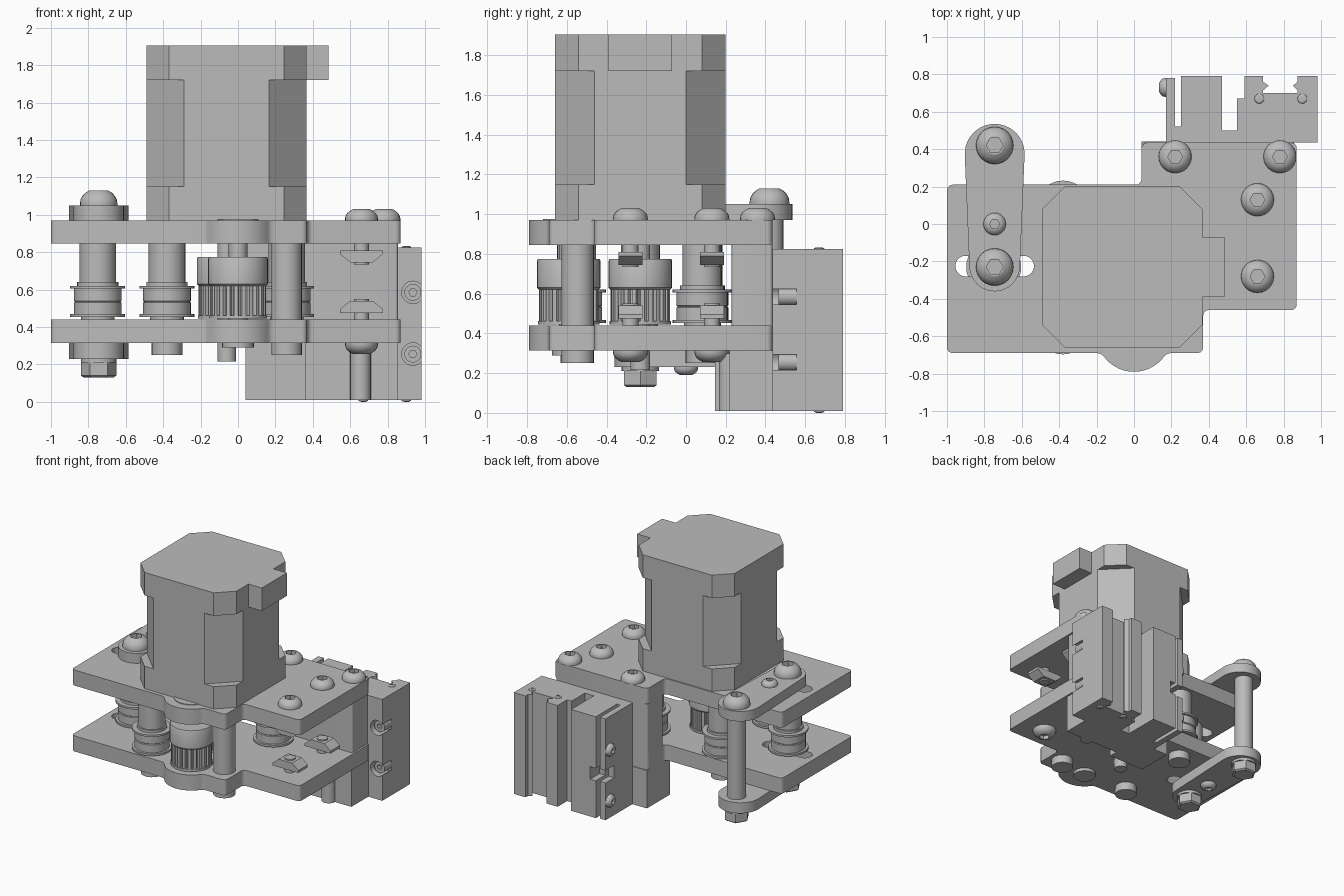
import bpy, bmesh
from math import pi, sin, cos, radians
from mathutils import Matrix, Vector

cube = bpy.data.objects.get("Cube")
if cube:
    bpy.data.objects.remove(cube, do_unlink=True)

grey = bpy.data.materials.new("plain grey")
grey.use_nodes = True
grey.diffuse_color = (0.5, 0.5, 0.5, 1)
grey.node_tree.nodes["Principled BSDF"].inputs["Base Color"].default_value = (0.5, 0.5, 0.5, 1)
parts = []


def finish(name, bm):
    bmesh.ops.recalc_face_normals(bm, faces=bm.faces)
    mesh = bpy.data.meshes.new(name)
    bm.to_mesh(mesh)
    bm.free()
    mesh.materials.append(grey)
    ob = bpy.data.objects.new(name, mesh)
    bpy.context.collection.objects.link(ob)
    parts.append(ob)
    return ob


def prism(name, pts, low, high, round_by=0.0, matrix=None):
    """Extrude a flat outline from low to high, optionally rounding its sharp corners."""
    bm = bmesh.new()
    base = bm.faces.new([bm.verts.new((x, y, low)) for x, y in pts])
    new = bmesh.ops.extrude_face_region(bm, geom=[base])["geom"]
    for v in new:
        if isinstance(v, bmesh.types.BMVert):
            v.co.z = high
    bm.normal_update()
    if round_by:
        edges = [e for e in bm.edges if abs(e.verts[0].co.z - e.verts[1].co.z) > 0.01
                 and e.calc_face_angle(0) > radians(40)]
        bmesh.ops.bevel(bm, geom=edges, offset=round_by, segments=4, profile=0.5, affect='EDGES')
    if matrix:
        bm.transform(matrix)
    return finish(name, bm)


def box(name, x0, x1, y0, y1, z0, z1, round_by=0.0):
    return prism(name, [(x0, y0), (x1, y0), (x1, y1), (x0, y1)], z0, z1, round_by)


def hexagon(a):
    return cos(pi / 6) / cos(a % (pi / 3) - pi / 6)


def teeth(a):
    return 1.0 if (a * 22 / (2 * pi)) % 1 < 0.55 else 0.87


def lathe(name, profile, loc, turn=None, seg=24):
    """Spin (radius, height[, shape]) points about z; shape varies radius with angle."""
    bm = bmesh.new()
    rings = []
    for r, z, *shape in profile:
        ring = []
        for i in range(seg):
            a = 2 * pi * i / seg
            k = r * (shape[0](a + 1e-6) if shape else 1)
            ring.append(bm.verts.new((k * cos(a), k * sin(a), z)))
        rings.append(ring)
    for lower, upper in zip(rings, rings[1:]):
        for i in range(seg):
            j = (i + 1) % seg
            bm.faces.new((lower[i], lower[j], upper[j], upper[i]))
    bm.faces.new(rings[0])
    bm.faces.new(rings[-1])
    bm.transform(Matrix.Translation(loc) @ (turn or Matrix()))
    return finish(name, bm)


def rod(name, x, y, z0, z1, r):
    return lathe(name, [(r, z0), (r, z1)], (x, y, 0))


def arc(cx, cy, r, start, end, steps=20):
    return [(cx + r * cos(radians(start + (end - start) * i / steps)),
             cy + r * sin(radians(start + (end - start) * i / steps))) for i in range(steps + 1)]


def cut(ob, cutter):
    mod = ob.modifiers.new("cut", 'BOOLEAN')
    mod.object = cutter
    mod.solver = 'EXACT'
    bpy.context.view_layer.objects.active = ob
    bpy.ops.object.modifier_apply(modifier=mod.name)
    parts.remove(cutter)
    bpy.data.objects.remove(cutter, do_unlink=True)


DOWN = Matrix.Rotation(pi, 4, 'X')
FRONT = Matrix.Rotation(pi / 2, 4, 'X')
SIDE = Matrix.Rotation(-pi / 2, 4, 'Y')


def button_screw(name, loc, r, h, turn=None):
    s = r * 0.45
    dome = [(r * cos(a), h * (0.15 + 0.85 * sin(a) / sin(1.05))) for a in (0, 0.25, 0.5, 0.78, 1.05)]
    lathe(name, [(r, 0)] + dome + [(s, h, hexagon), (s, h * 0.5, hexagon)], loc, turn)


# Two mounting plates with a slot for the tensioner
outline = [(-1, -.69)] + arc(0, -.59, .2, 210, 330) + [
    (.37, -.69), (.37, -.46), (.87, -.46), (.87, .435), (.04, .435), (.04, .21), (-1, .21)]
for name, z in (("lower_plate", .315), ("upper_plate", .845)):
    plate = prism(name, outline, z, z + .125, .03)
    cut(plate, prism("slot_cutter", arc(-.59, -.225, .055, -90, 90) + arc(-.9, -.225, .055, 90, 270),
                     z - .1, z + .3))

# Motor: two chamfered caps, narrower body and connector


def octagon(c):
    x0, x1, y0, y1 = -.49, .365, -.66, .2
    return [(x0 + c, y0), (x1 - c, y0), (x1, y0 + c), (x1, y1 - c),
            (x1 - c, y1), (x0 + c, y1), (x0, y1 - c), (x0, y0 + c)]


prism("motor_lower_cap", octagon(.12), .97, 1.15)
prism("motor_body", octagon(.2), 1.15, 1.72)
prism("motor_upper_cap", octagon(.12), 1.72, 1.905)
box("motor_connector", .36, .485, -.39, -.07, 1.72, 1.905)
rod("motor_shaft", -.06, -.23, .215, .97, .05)

# Toothed pulleys and the driven shaft with its bearings
for name, x, y in (("motor_pulley", -.06, -.23), ("driven_pulley", 0, -.59)):
    lathe(name + "_teeth", [(.15, .46, teeth), (.15, .62, teeth)], (x, y, 0), seg=132)
    rod(name + "_flange", x, y, .445, .462, .155)
    lathe(name + "_hub", [(.15, .62), (.16, .63), (.16, .765), (.155, .775)], (x, y, 0), seg=32)
rod("driven_shaft", 0, -.59, .29, .97, .05)
rod("lower_bearing", 0, -.59, .29, .32, .085)
rod("upper_bearing", 0, -.59, .96, .975, .13)

# Idler rollers with spacers
for i, (x, y) in enumerate([(-.75, -.23), (-.38, .085), (-.38, -.55), (.26, .08)]):
    lathe(f"idler_{i}", [(.09, .44), (.09, .452), (.147, .452), (.147, .468), (.128, .468), (.128, .53),
                         (.122, .535), (.128, .54), (.128, .605), (.147, .605), (.147, .62), (.11, .62),
                         (.11, .64), (.098, .64), (.098, .845)], (x, y, 0), seg=32)
    if i:
        rod(f"idler_pin_{i}", x, y, .25, .32, .082)
rod("front_post", .26, -.545, .25, .845, .082)

# Tensioner arms, their post, bolts and nuts
arm = arc(-.745, .375, .16, -3, 183) + arc(-.745, -.225, .135, 183, 357)
prism("lower_arm", arm, .23, .315)
prism("upper_arm", arm, .97, 1.05)
rod("tensioner_post", -.745, .42, .315, .97, .07)
for tag, y in (("front", -.23), ("back", .42)):
    button_screw(f"{tag}_tensioner_bolt", (-.745, y, 1.05), .1, .08)
    rod(f"{tag}_washer", -.745, y, .21, .23, .095)
    lathe(f"{tag}_nut", [(.08, .13, hexagon), (.095, .14, hexagon), (.095, .21, hexagon)], (-.745, y, 0))
button_screw("small_upper_arm_screw", (-.745, 0, 1.05), .06, .04)
button_screw("small_lower_arm_screw", (-.745, 0, .23), .06, .04, DOWN)

# Plate screws, with slot nuts under the two side ones
for i, (x, y) in enumerate([(.22, .36), (.78, .36), (.66, .13), (.66, -.28)]):
    button_screw(f"plate_screw_{i}", (x, y, .97), .088, .06)
    if x == .66:
        button_screw(f"lower_plate_screw_{i}", (x, y, .315), .088, .06, DOWN)
        rod(f"upper_screw_neck_{i}", x, y, .735, .85, .04)
        rod(f"lower_screw_neck_{i}", x, y, .43, .55, .04)
        nut = [(-.115, 0), (.115, 0), (.115, -.02), (.06, -.065), (-.06, -.065), (-.115, -.02)]
        for tag, z, s in (("upper", .81, 1), ("lower", .475, -1)):
            prism(f"{tag}_slot_nut_{i}", [(a, b * s) for a, b in nut], -.06, .06,
                  matrix=Matrix.Translation((x, y, z)) @ FRONT)

# Spacer blocks behind the plates
box("upper_spacer_block", .04, .855, .23, .435, .44, .845, .015)
box("lower_block_left", .04, .36, .145, .44, .01, .315)
box("lower_block_right", .36, .855, .22, .44, .01, .315)
rod("block_rod", .655, .22, .01, .3, .055)

# Carriage: dovetail channel and slit clamp in one extrusion
carriage = prism("carriage", [
    (.17, .435), (.98, .435), (.98, .79), (.875, .79), (.875, .76), (.85, .74), (.875, .715), (.875, .7),
    (.69, .7), (.69, .715), (.72, .74), (.69, .76), (.69, .79), (.59, .79), (.59, .67), (.55, .67),
    (.55, .5), (.47, .5), (.47, .79), (.25, .79), (.25, .52), (.22, .52), (.22, .78), (.17, .78)], .01, .825)
cut(carriage, box("window_cutter", .1, .3, .67, .85, .31, .41))
for z in (.255, .585):
    cut(carriage, lathe("bore_cutter", [(.06, -.12), (.06, .1)], (.935, .435, z), FRONT))
    lathe(f"carriage_bolt_{z}", [(.045, -.13), (.045, -.03), (.022, -.03, hexagon), (.022, -.07, hexagon)],
          (.935, .435, z), FRONT)
for z in (.15, .56):
    button_screw(f"clamp_screw_{z}", (.17, .73, z), .05, .035, SIDE)
for x in (.67, .9):
    button_screw(f"upper_end_screw_{x}", (x, .67, .825), .026, .008)
    button_screw(f"lower_end_screw_{x}", (x, .67, .01), .026, .01, DOWN)

# Smooth the round parts, keep edges crisp
bpy.ops.object.select_all(action='DESELECT')
for ob in parts:
    ob.select_set(True)
bpy.context.view_layer.objects.active = parts[0]
bpy.ops.object.shade_smooth_by_angle(angle=radians(28))
